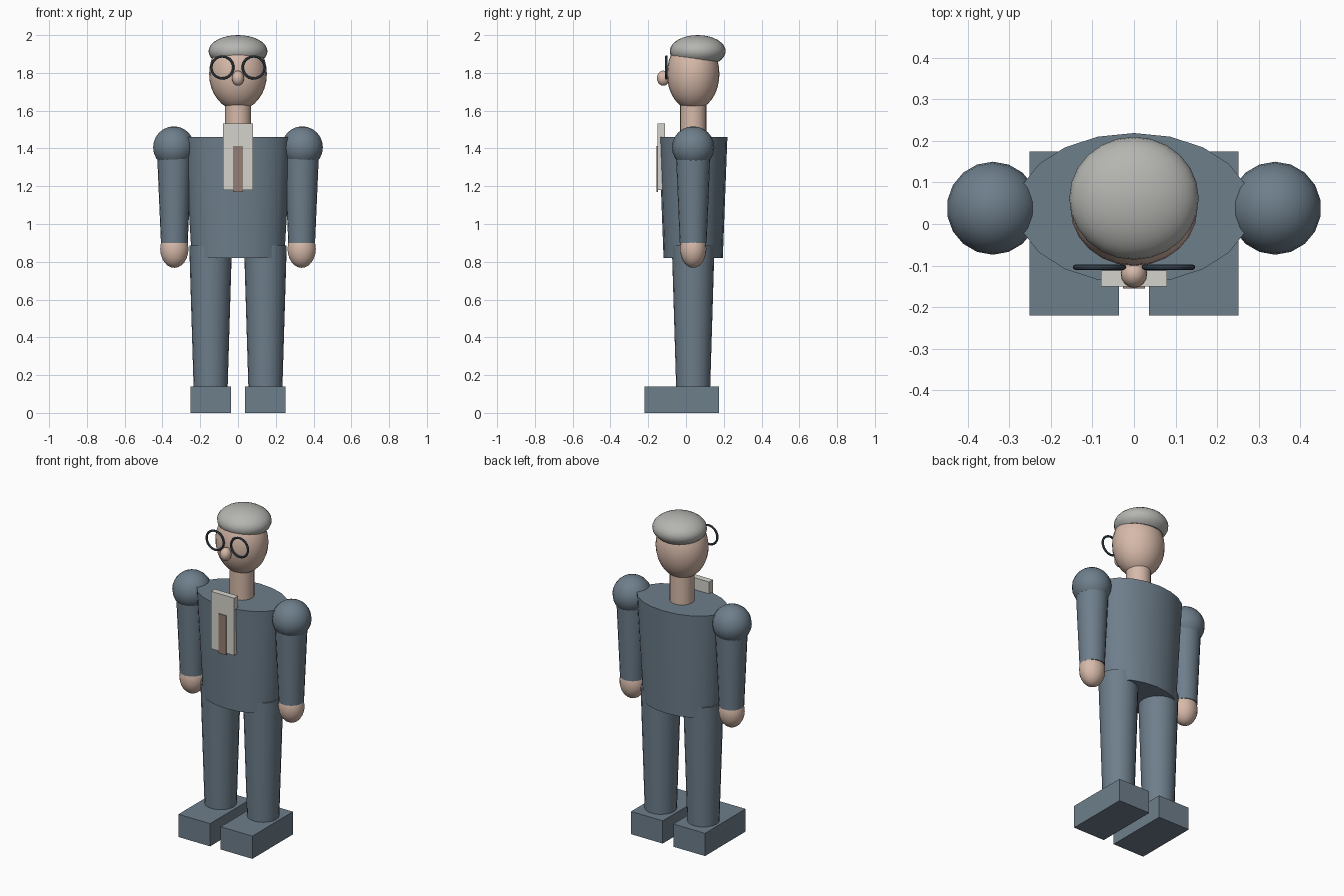
import bpy, bmesh, math
from mathutils import Matrix, Vector

if "Cube" in bpy.data.objects:
    bpy.data.objects.remove(bpy.data.objects["Cube"])


def material(name, rgb):
    m = bpy.data.materials.new(name)
    m.diffuse_color = (*rgb, 1)
    m.use_nodes = True
    m.node_tree.nodes["Principled BSDF"].inputs["Base Color"].default_value = m.diffuse_color
    return m


SUIT = material("slate suit", (0.155, 0.21, 0.26))
SKIN = material("skin", (0.68, 0.49, 0.40))
CAP = material("grey cap", (0.46, 0.46, 0.44))
SHIRT = material("off white shirt", (0.66, 0.65, 0.60))
TIE = material("brown tie", (0.30, 0.215, 0.175))
WIRE = material("dark wire", (0.06, 0.09, 0.12))


def finish(bm, name, mat, smooth=True):
    bmesh.ops.recalc_face_normals(bm, faces=bm.faces)
    me = bpy.data.meshes.new(name)
    bm.to_mesh(me)
    bm.free()
    me.materials.append(mat)
    if smooth:
        me.polygons.foreach_set("use_smooth", [True] * len(me.polygons))
        me.set_sharp_from_angle(angle=math.radians(35))
    ob = bpy.data.objects.new(name, me)
    bpy.context.collection.objects.link(ob)
    return ob


def ball(name, mat, centre, radii, segs=18, rings=12, cut=None):
    """Ellipsoid, optionally cut flat below a plane given as (point, normal)."""
    bm = bmesh.new()
    bmesh.ops.create_uvsphere(bm, u_segments=segs, v_segments=rings, radius=1,
                              matrix=Matrix.LocRotScale(Vector(centre), None, Vector(radii)))
    if cut:
        bmesh.ops.bisect_plane(bm, geom=bm.verts[:] + bm.edges[:] + bm.faces[:],
                               plane_co=cut[0], plane_no=cut[1], clear_inner=True)
        bmesh.ops.holes_fill(bm, edges=[e for e in bm.edges if e.is_boundary])
    return finish(bm, name, mat)


def tube(name, mat, x, y, z0, z1, r0, r1, squash=1.0, segs=20):
    """Tapered cylinder from z0 to z1, with its depth scaled by squash."""
    bm = bmesh.new()
    bmesh.ops.create_cone(bm, cap_ends=True, segments=segs, radius1=r0, radius2=r1, depth=z1 - z0,
                          matrix=Matrix.LocRotScale(Vector((x, y, (z0 + z1) / 2)), None,
                                                    Vector((1, squash, 1))))
    return finish(bm, name, mat)


def box(name, mat, lo, hi):
    lo, hi = Vector(lo), Vector(hi)
    bm = bmesh.new()
    bmesh.ops.create_cube(bm, size=1, matrix=Matrix.LocRotScale((lo + hi) / 2, None, hi - lo))
    return finish(bm, name, mat, smooth=False)


def ring(name, mat, centre, major, minor, n=32, m=8):
    """Upright ring facing the front."""
    bm = bmesh.new()
    loops = []
    for i in range(n):
        a = math.tau * i / n
        loops.append([])
        for j in range(m):
            b = math.tau * j / m
            r = major + minor * math.cos(b)
            loops[-1].append(bm.verts.new((centre[0] + r * math.cos(a),
                                           centre[1] + minor * math.sin(b),
                                           centre[2] + r * math.sin(a))))
    for i in range(n):
        p, q = loops[i], loops[(i + 1) % n]
        for j in range(m):
            k = (j + 1) % m
            bm.faces.new((p[j], p[k], q[k], q[j]))
    return finish(bm, name, mat)


Y = 0.038  # depth of the body axis

# Body
tube("torso", SUIT, 0, Y, 0.82, 1.46, 0.245, 0.283, squash=0.64)
tube("neck", SKIN, 0, Y, 1.44, 1.68, 0.07, 0.07)

# Head
ball("head", SKIN, (0, Y, 1.795), (0.153, 0.139, 0.192), 24, 16)
ball("nose", SKIN, (0, -0.12, 1.772), (0.032, 0.034, 0.04), 16, 10)
ball("cap", CAP, (0, 0.062, 1.915), (0.156, 0.148, 0.085), 24, 16,
     cut=((0, 0.062, 1.873), (0, 0.12, 1)))

# Shirt front and tie
box("shirt_front", SHIRT, (-0.079, -0.15, 1.18), (0.079, -0.112, 1.533))
box("tie", TIE, (-0.026, -0.155, 1.17), (0.026, -0.147, 1.412))

# Paired parts
for side, s in (("left", -1), ("right", 1)):
    ring(side + "_lens_rim", WIRE, (s * 0.083, -0.104, 1.829), 0.058, 0.0065)
    ball(side + "_shoulder", SUIT, (s * 0.34, Y, 1.406), (0.111, 0.112, 0.111))
    tube(side + "_arm", SUIT, s * 0.337, Y, 0.90, 1.41, 0.071, 0.093)
    ball(side + "_hand", SKIN, (s * 0.337, Y, 0.868), (0.076, 0.07, 0.1))
    tube(side + "_leg", SUIT, s * 0.145, Y, 0.13, 0.885, 0.09, 0.113)
    x0, x1 = sorted((s * 0.036, s * 0.252))
    box(side + "_shoe", SUIT, (x0, -0.22, 0), (x1, 0.175, 0.14))
